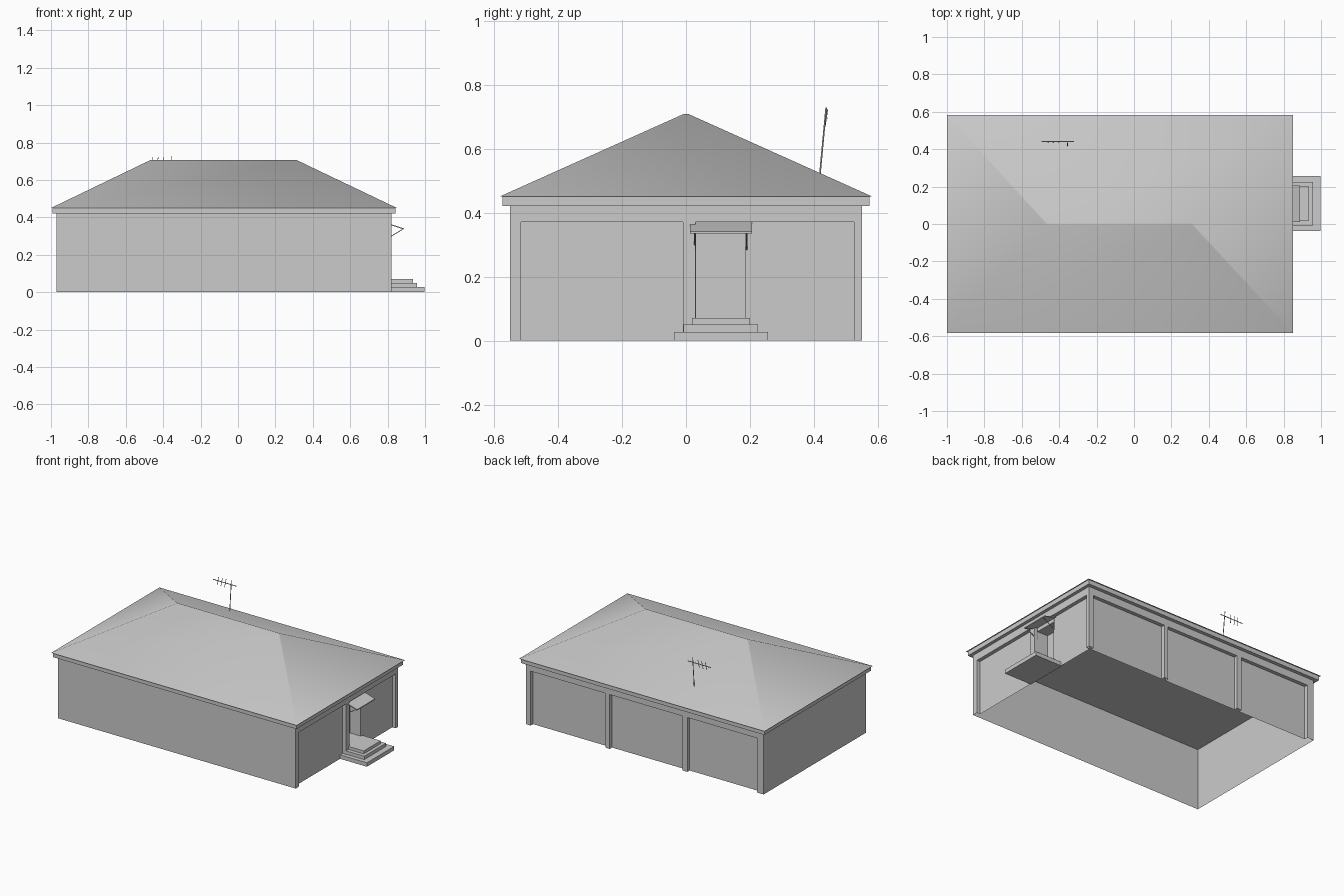
import bpy, bmesh, math
from mathutils import Vector

cube = bpy.data.objects.get("Cube")
if cube:
    bpy.data.objects.remove(cube, do_unlink=True)

grey = bpy.data.materials.new("light_grey")
grey.use_nodes = True
COLOUR = (0.6, 0.6, 0.6, 1)
grey.diffuse_color = COLOUR
grey.node_tree.nodes["Principled BSDF"].inputs["Base Color"].default_value = COLOUR


def finish(name, bm):
    mesh = bpy.data.meshes.new(name)
    bm.to_mesh(mesh)
    bm.free()
    mesh.materials.append(grey)
    obj = bpy.data.objects.new(name, mesh)
    bpy.context.collection.objects.link(obj)
    return obj


def prism(name, bottom, top):
    """Solid between two axis-aligned rectangles (x0, x1, y0, y1, z)."""
    bm = bmesh.new()
    rings = []
    for x0, x1, y0, y1, z in (bottom, top):
        rings.append([bm.verts.new(p) for p in
                      ((x0, y0, z), (x1, y0, z), (x1, y1, z), (x0, y1, z))])
    lo, hi = rings
    bm.faces.new(lo[::-1])
    bm.faces.new(hi)
    for i in range(4):
        j = (i + 1) % 4
        bm.faces.new((lo[i], lo[j], hi[j], hi[i]))
    return finish(name, bm)


def box(name, x0, x1, y0, y1, z0, z1):
    return prism(name, (x0, x1, y0, y1, z0), (x0, x1, y0, y1, z1))


def rod(name, a, b, radius):
    """Thin six-sided bar from a to b."""
    a, b = Vector(a), Vector(b)
    bm = bmesh.new()
    bmesh.ops.create_cone(bm, cap_ends=True, segments=6, radius1=radius,
                          radius2=radius, depth=(b - a).length)
    turn = Vector((0, 0, 1)).rotation_difference(b - a)
    bmesh.ops.rotate(bm, verts=bm.verts, matrix=turn.to_matrix())
    bmesh.ops.translate(bm, verts=bm.verts, vec=(a + b) / 2)
    return finish(name, bm)


def wall(name, place, u0, u1, top, recesses=()):
    """Wall sheet; recesses are (u0, u1, z0, z1, depth, nested recesses)."""
    bm = bmesh.new()

    def quad(*pts):
        bm.faces.new([bm.verts.new(place(*p)) for p in pts])

    def flat(a, b, lo, hi, d):
        if b - a > 1e-5 and hi - lo > 1e-5:
            quad((a, lo, d), (b, lo, d), (b, hi, d), (a, hi, d))

    def panel(a, b, lo, hi, d, holes):
        edge = a
        for h0, h1, g0, g1, depth, nested in holes:
            e = d + depth
            flat(edge, h0, lo, hi, d)
            flat(h0, h1, lo, g0, d)
            flat(h0, h1, g1, hi, d)
            quad((h0, g0, e), (h0, g1, e), (h0, g1, d), (h0, g0, d))
            quad((h1, g0, d), (h1, g1, d), (h1, g1, e), (h1, g0, e))
            quad((h0, g1, e), (h1, g1, e), (h1, g1, d), (h0, g1, d))
            if g0 > lo:
                quad((h0, g0, d), (h1, g0, d), (h1, g0, e), (h0, g0, e))
            panel(h0, h1, g0, g1, e, nested)
            edge = h1
        flat(edge, b, lo, hi, d)

    panel(u0, u1, 0, top, 0, recesses)
    bmesh.ops.remove_doubles(bm, verts=bm.verts, dist=1e-5)
    return finish(name, bm)


# Walls: open underneath, recessed bays between piers on the back and entrance end
L, R, Y, EAVE, BAY = -0.97, 0.82, 0.55, 0.42, 0.37
DEPTH = 0.025
wall("front_wall", lambda u, z, d: (u, -Y + d, z), L, R, EAVE)
wall("plain_end_wall", lambda u, z, d: (L + d, -u, z), -Y, Y, EAVE)
wall("back_wall", lambda u, z, d: (-u, Y - d, z), -R, -L, EAVE,
     [(a, b, 0, BAY, DEPTH, ()) for a, b in
      ((-0.785, -0.22), (-0.19, 0.36), (0.395, 0.92))])
doorway = (0.031, 0.185, 0.07, 0.34, 0.08, ())
wall("entrance_end_wall", lambda u, z, d: (R - d, u, z), -Y, Y, EAVE,
     [(-0.515, -0.01, 0, BAY, DEPTH, ()),
      (0.03, 0.525, 0, BAY, DEPTH, (doorway,))])

# Eaves and hipped roof
box("eaves_band", -0.992, 0.842, -0.574, 0.574, EAVE, 0.45)
roof = prism("hip_roof", (-1.0, 0.85, -0.583, 0.583, 0.45),
             (-0.465, 0.31, -0.008, 0.008, 0.708))
bpy.ops.object.select_all(action='DESELECT')
roof.select_set(True)
bpy.context.view_layer.objects.active = roof
bpy.ops.object.shade_smooth_by_angle(angle=math.radians(60))

# Entrance steps
for i, (x1, y0, y1, z0, z1) in enumerate((
        (0.997, -0.037, 0.256, 0.0, 0.027),
        (0.957, -0.008, 0.225, 0.027, 0.05),
        (0.935, 0.018, 0.2, 0.05, 0.07))):
    box("step_%d" % (i + 1), 0.79, x1, y0, y1, z0, z1)

# Sloping door canopy with two bracket frames
canopy = box("door_canopy", 0.79, 0.888, 0.012, 0.206, 0.335, 0.341)
for v in canopy.data.vertices:
    v.co.z += (0.888 - v.co.x) * 0.32
for side, y in (("near", 0.028), ("far", 0.19)):
    rod("canopy_brace_" + side, (0.795, y, 0.285), (0.88, y, 0.336), 0.0025)
    rod("canopy_post_" + side, (0.797, y, 0.285), (0.797, y, 0.362), 0.0025)

# Roof aerial
rod("aerial_mast", (-0.355, 0.418, 0.515), (-0.357, 0.438, 0.728), 0.0025)
rod("aerial_boom", (-0.495, 0.44, 0.695), (-0.32, 0.44, 0.695), 0.0025)
for i, x in enumerate((-0.458, -0.43, -0.402)):
    rod("aerial_element_%d" % (i + 1), (x - 0.003, 0.434, 0.668),
        (x + 0.003, 0.442, 0.722), 0.0018)
